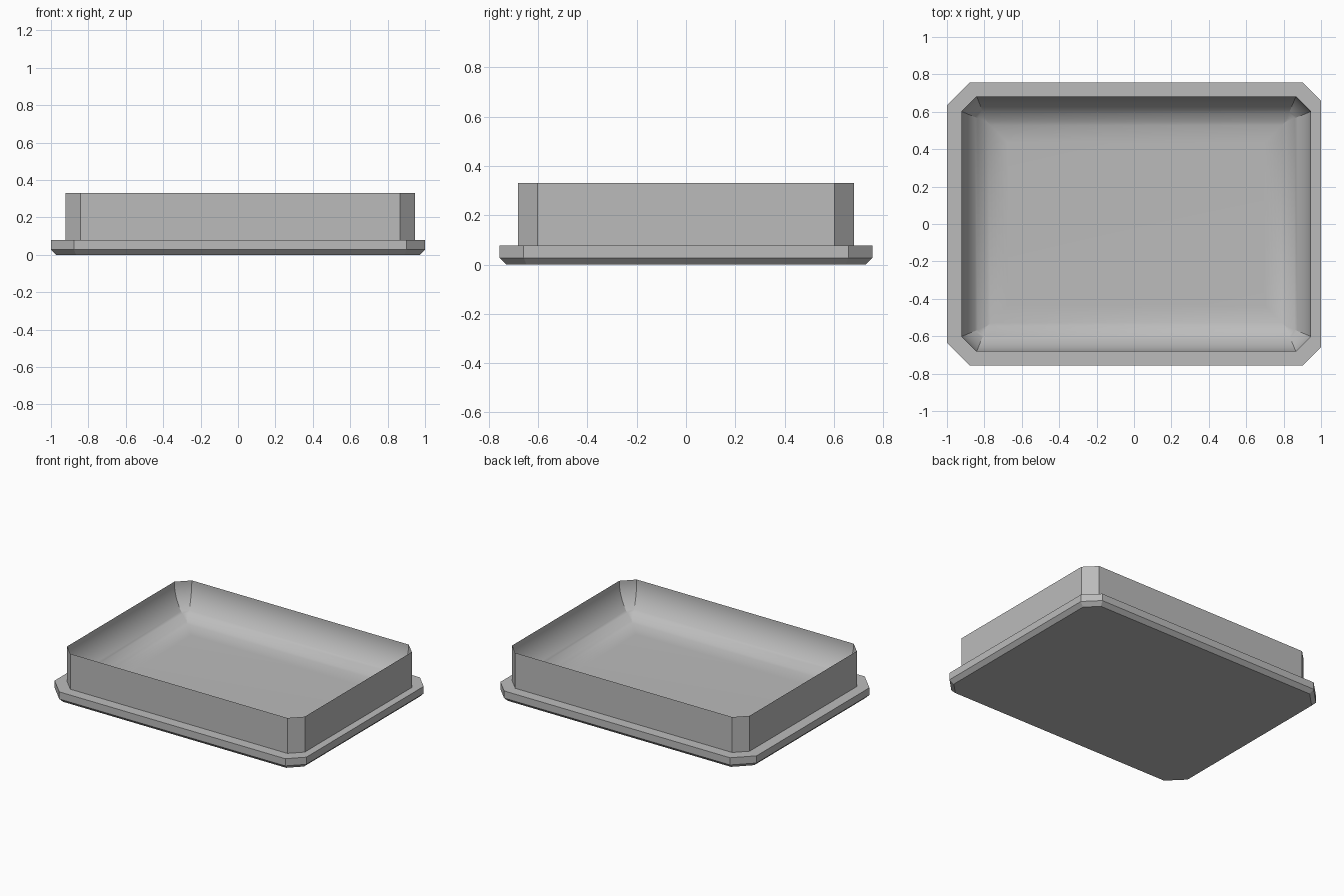
import bpy, bmesh, math

cube = bpy.data.objects.get("Cube")
if cube:
    bpy.data.objects.remove(cube, do_unlink=True)

# Single plain grey
grey = bpy.data.materials.new("plain grey")
grey.use_nodes = True
colour = (0.5, 0.5, 0.5, 1)
grey.diffuse_color = colour
grey.node_tree.nodes["Principled BSDF"].inputs["Base Color"].default_value = colour

# Distance a 45 degree corner cut shrinks by per unit of inward offset
SHRINK = 2 - math.sqrt(2)


def outline(x0, x1, y, cut_left, cut_right, inset=0):
    """Rectangle with cut corners, offset inwards; cuts fade to sharp corners."""
    x0, x1, y = x0 + inset, x1 - inset, y - inset
    a = max(0, cut_left - SHRINK * inset)
    b = max(0, cut_right - SHRINK * inset)
    return [(x0 + a, -y), (x1 - b, -y), (x1, b - y), (x1, y - b),
            (x1 - b, y), (x0 + a, y), (x0, y - a), (x0, a - y)]


def flange(inset=0):
    return outline(-1, 1, 0.757, 0.123, 0.098, inset)


def wall(inset=0):
    return outline(-0.923, 0.947, 0.683, 0.081, 0.081, inset)


# Underside bevel, flange and outer wall, from the bottom up
BEVEL, LEDGE, RIM = 0.027, 0.078, 0.33
rings = [(flange(BEVEL), 0), (flange(), BEVEL), (flange(), LEDGE),
         (wall(), LEDGE), (wall(), RIM)]

# Hollow: a rounded cove running from the rim down to the flat floor
RADIUS, STEPS = 0.25, 20
for i in range(1, STEPS + 1):
    t = math.pi / 2 * i / STEPS
    rings.append((wall(RADIUS * (1 - math.cos(t))), RIM - RADIUS * math.sin(t)))

bm = bmesh.new()
loops = [[bm.verts.new((x, y, z)) for x, y in pts] for pts, z in rings]
for low, high in zip(loops, loops[1:]):
    for i in range(8):
        j = (i + 1) % 8
        bm.faces.new((low[i], low[j], high[j], high[i]))
bm.faces.new(loops[0][::-1])
bm.faces.new(loops[-1])
bmesh.ops.remove_doubles(bm, verts=bm.verts, dist=0.0001)
bmesh.ops.recalc_face_normals(bm, faces=bm.faces)

mesh = bpy.data.meshes.new("tray")
bm.to_mesh(mesh)
bm.free()
mesh.materials.append(grey)
tray = bpy.data.objects.new("tray", mesh)
bpy.context.collection.objects.link(tray)

# Smooth cove, crisp outer edges
bpy.ops.object.select_all(action="DESELECT")
tray.select_set(True)
bpy.context.view_layer.objects.active = tray
bpy.ops.object.shade_smooth_by_angle(angle=math.radians(30))
